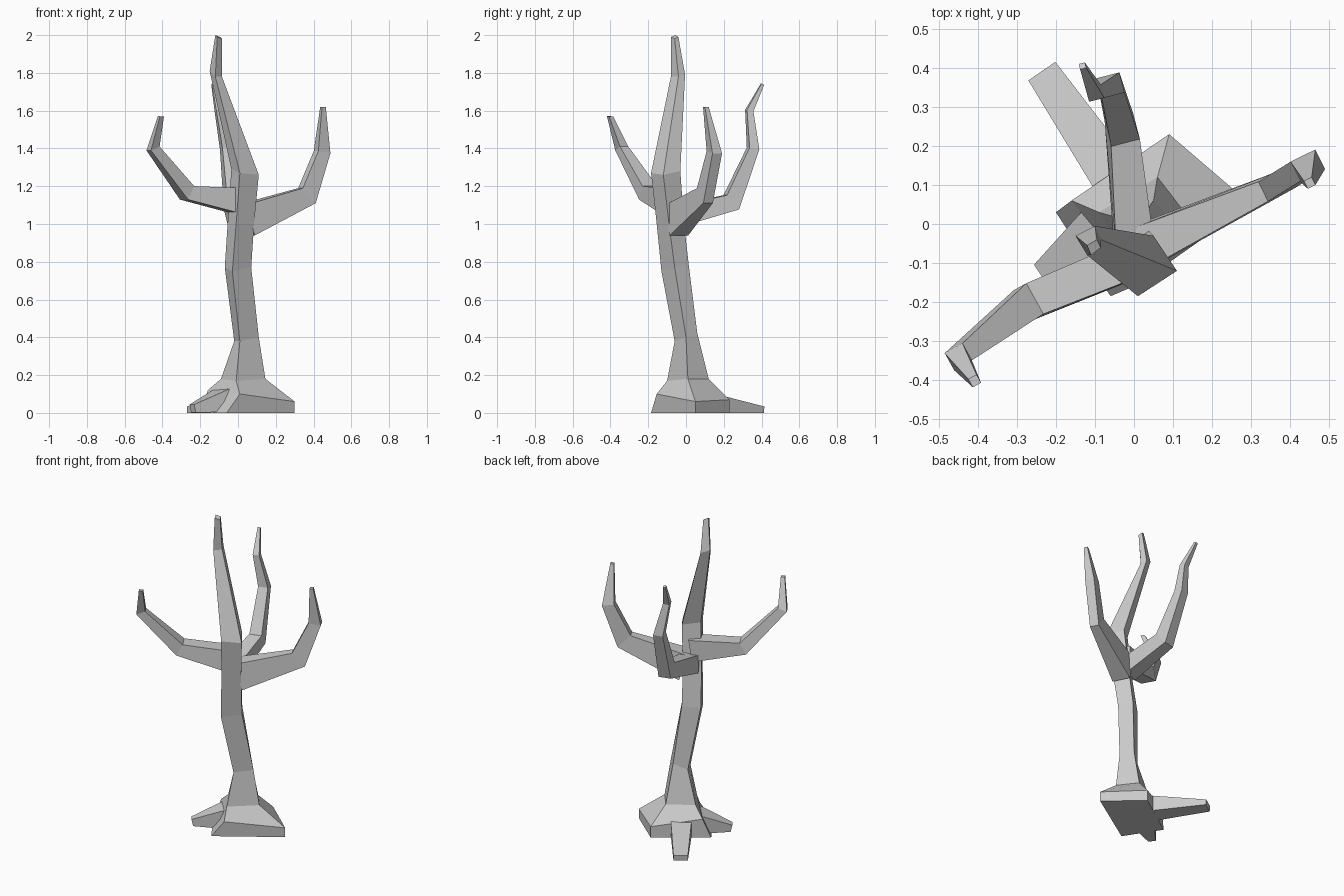
import bpy, bmesh
from mathutils import Vector


def loft(name, rings):
    """Skin a list of four-point rings and cap both ends."""
    bm = bmesh.new()
    vr = [[bm.verts.new(p) for p in r] for r in rings]
    for a, b in zip(vr, vr[1:]):
        for i in range(4):
            j = (i + 1) % 4
            bm.faces.new((a[i], a[j], b[j], b[i]))
    bm.faces.new(vr[0][::-1])
    bm.faces.new(vr[-1])
    bmesh.ops.recalc_face_normals(bm, faces=bm.faces)
    me = bpy.data.meshes.new(name)
    bm.to_mesh(me)
    bm.free()
    ob = bpy.data.objects.new(name, me)
    bpy.context.collection.objects.link(ob)
    return ob


def limb(name, path):
    """Square tapering limb; path entries are x, y, z, half width, half depth."""
    pts = [Vector(p[:3]) for p in path]
    d = pts[max(1, len(pts) - 2)] - pts[0]
    side = Vector((d.y, -d.x, 0)).normalized()
    rings = []
    for i, (c, p) in enumerate(zip(pts, path)):
        t = Vector()
        if i > 0:
            t += (c - pts[i - 1]).normalized()
        if i < len(pts) - 1:
            t += (pts[i + 1] - c).normalized()
        up = side.cross(t).normalized()
        s, u = side * p[3], up * p[4]
        rings.append([c + s + u, c - s + u, c - s - u, c + s - u])
    return loft(name, rings)


# Trunk: each ring lists its right, back, left and front corner
loft("trunk", [
    [(.30, .05, 0), (.09, .23, 0), (-.20, .03, 0), (-.06, -.185, 0)],
    [(.30, .05, .06), (.09, .23, .07), (-.16, .06, .12), (.01, -.155, .10)],
    [(.145, .01, .18), (.06, .12, .18), (-.09, .03, .18), (-.01, -.10, .17)],
    [(.11, 0, .40), (.05, .06, .42), (-.02, .01, .38), (.01, -.06, .38)],
    [(.07, -.06, .77), (.02, .015, .78), (-.07, -.05, .77), (-.03, -.13, .75)],
    [(.085, -.09, 1.0), (.03, -.01, 1.0), (-.055, -.08, 1.0), (-.01, -.155, 1.0)],
    [(.11, -.12, 1.26), (.05, -.03, 1.28), (-.035, -.10, 1.29), (.01, -.185, 1.27)],
    [(-.085, -.04, 1.78), (-.10, -.005, 1.79), (-.15, -.03, 1.81), (-.12, -.08, 1.78)],
    [(-.085, -.06, 1.98), (-.095, -.04, 1.99), (-.12, -.055, 2.0), (-.11, -.08, 1.99)],
])

# Branches
limb("left_branch", [
    (.02, -.08, 1.12, .05, .07), (-.27, -.20, 1.165, .045, .04),
    (-.45, -.34, 1.40, .025, .028), (-.408, -.402, 1.57, .012, .012)])
limb("right_branch", [
    (.04, -.05, 1.02, .055, .085), (.365, .10, 1.15, .028, .055),
    (.445, .15, 1.38, .028, .036), (.45, .105, 1.62, .011, .011)])
limb("back_branch", [
    (0, -.05, 1.04, .05, .055), (-.03, .24, 1.115, .038, .05),
    (-.06, .355, 1.40, .03, .027), (-.10, .335, 1.60, .02, .018),
    (-.132, .405, 1.74, .008, .008)])

# Roots
limb("back_root", [(-.05, .12, .05, .06, .05), (-.235, .39, .017, .042, .017)])
limb("front_root", [(-.06, .0, .07, .075, .065), (-.24, -.12, .023, .022, .022)])
